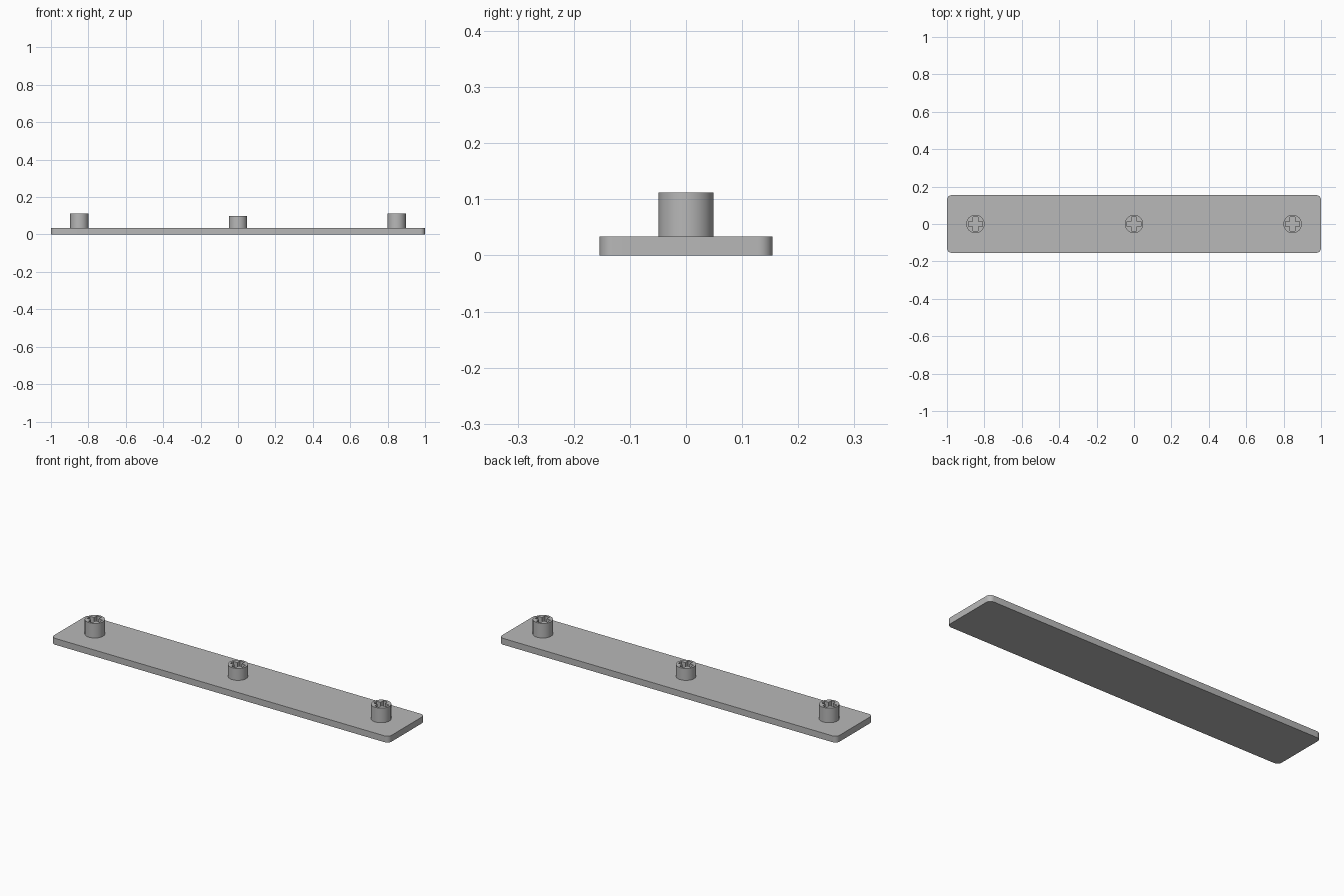
import bpy, bmesh
from math import cos, sin, pi, radians

if "Cube" in bpy.data.objects:
    bpy.data.objects.remove(bpy.data.objects["Cube"], do_unlink=True)

GREY = (0.48, 0.48, 0.48, 1)
grey = bpy.data.materials.new("plain grey")
grey.use_nodes = True
grey.diffuse_color = GREY
grey.node_tree.nodes["Principled BSDF"].inputs["Base Color"].default_value = GREY

PLATE_TOP = 0.034


def prism(name, outline, bottom, top, x=0):
    """Extrude a closed outline upwards."""
    bm = bmesh.new()
    face = bm.faces.new([bm.verts.new((px, py, bottom)) for px, py in outline])
    grown = bmesh.ops.extrude_face_region(bm, geom=[face])["geom"]
    verts = [v for v in grown if isinstance(v, bmesh.types.BMVert)]
    bmesh.ops.translate(bm, verts=verts, vec=(0, 0, top - bottom))
    bmesh.ops.recalc_face_normals(bm, faces=bm.faces)
    mesh = bpy.data.meshes.new(name)
    bm.to_mesh(mesh)
    bm.free()
    mesh.materials.append(grey)
    obj = bpy.data.objects.new(name, mesh)
    obj.location.x = x
    bpy.context.collection.objects.link(obj)
    return obj


def activate(obj):
    bpy.ops.object.select_all(action="DESELECT")
    obj.select_set(True)
    bpy.context.view_layer.objects.active = obj


def smooth(obj):
    activate(obj)
    bpy.ops.object.shade_smooth_by_angle(angle=radians(30))


def arc(cx, cy, radius, start, sweep, steps):
    return [(cx + radius * cos(start + sweep * i / steps),
             cy + radius * sin(start + sweep * i / steps)) for i in range(steps + 1)]


# Base plate with rounded corners
half_x, half_y, corner = 1.0, 0.154, 0.025
outline = []
for i, (sx, sy) in enumerate([(1, 1), (-1, 1), (-1, -1), (1, -1)]):
    outline += arc(sx * (half_x - corner), sy * (half_y - corner),
                   corner, i * pi / 2, pi / 2, 8)
smooth(prism("base_plate", outline, 0, PLATE_TOP))

# Cross-shaped socket outline, one quarter turned four times
reach, arm = 0.037, 0.013
cross = []
for i in range(4):
    c, s = round(cos(i * pi / 2)), round(sin(i * pi / 2))
    for px, py in [(reach, -arm), (reach, arm), (arm, arm)]:
        cross.append((px * c - py * s, px * s + py * c))

# Round pegs with cross sockets; the middle one is shorter
for name, x, top in [("right_peg", -0.848, 0.112),
                     ("middle_peg", 0, 0.098),
                     ("left_peg", 0.848, 0.112)]:
    peg = prism(name, arc(0, 0, 0.049, 0, 2 * pi, 48)[:-1], PLATE_TOP - 0.01, top, x)
    cutter = prism(name + "_cutter", cross, PLATE_TOP + 0.001, top + 0.02, x)
    cutter.hide_render = True
    bpy.context.view_layer.update()
    cut = peg.modifiers.new("socket", "BOOLEAN")
    cut.operation = "DIFFERENCE"
    cut.solver = "EXACT"
    cut.object = cutter
    activate(peg)
    bpy.ops.object.modifier_apply(modifier=cut.name)
    bpy.data.objects.remove(cutter, do_unlink=True)
    smooth(peg)
